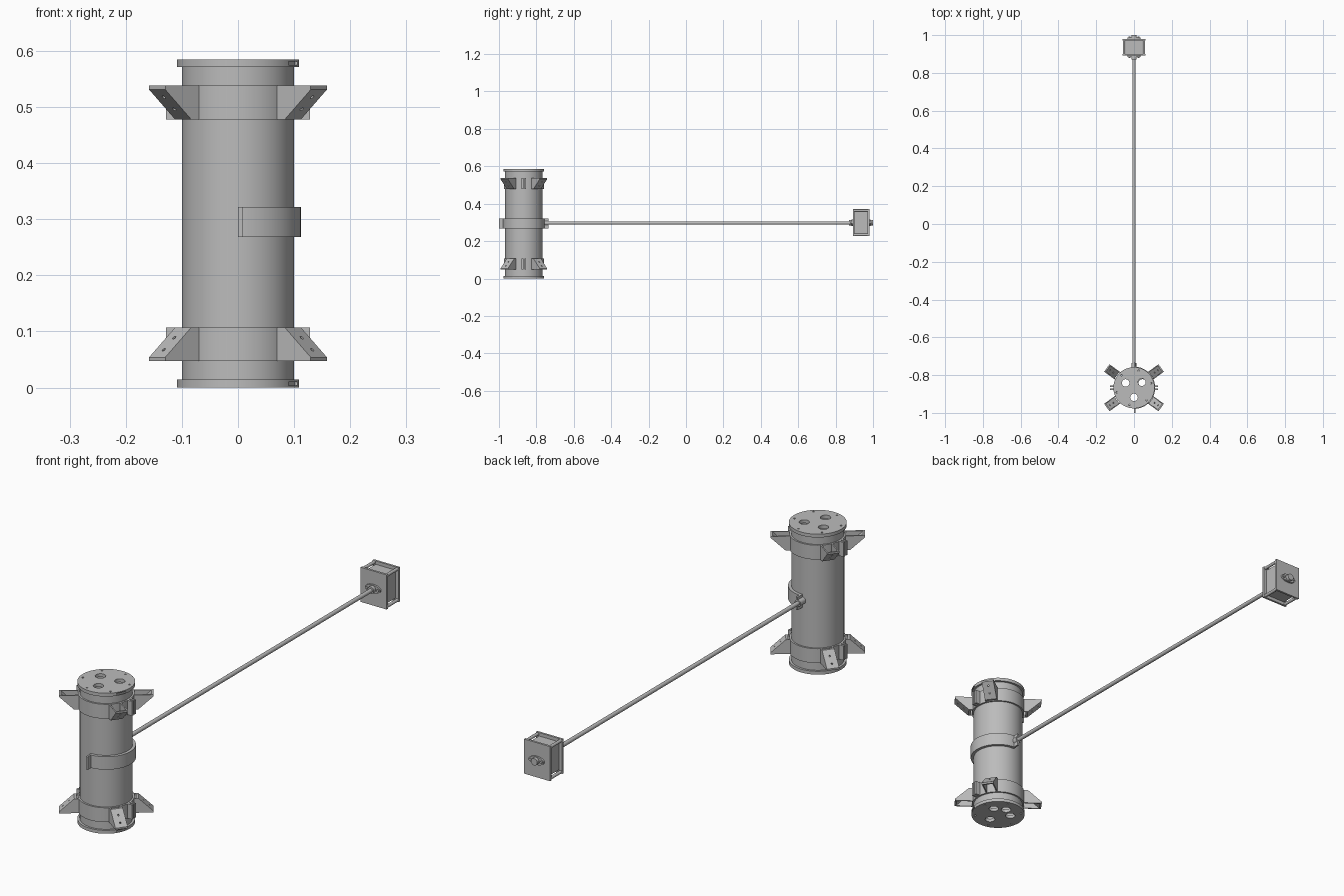
import bpy, bmesh, math
from mathutils import Matrix, Vector

if "Cube" in bpy.data.objects:
    bpy.data.objects.remove(bpy.data.objects["Cube"], do_unlink=True)

CY = -0.867      # cylinder axis in y
MID = 0.2925     # mid height
HEIGHT = 2 * MID

grey = bpy.data.materials.new("light_grey")
grey.use_nodes = True
grey.diffuse_color = (0.5, 0.5, 0.5, 1)
grey.node_tree.nodes["Principled BSDF"].inputs["Base Color"].default_value = (0.5, 0.5, 0.5, 1)


def finish(name, bm, matrix=Matrix()):
    bmesh.ops.recalc_face_normals(bm, faces=bm.faces)
    mesh = bpy.data.meshes.new(name)
    bm.to_mesh(mesh)
    bm.free()
    mesh.transform(matrix)
    mesh.materials.append(grey)
    ob = bpy.data.objects.new(name, mesh)
    bpy.context.collection.objects.link(ob)
    return ob


def smooth(ob):
    bpy.ops.object.select_all(action='DESELECT')
    ob.select_set(True)
    bpy.context.view_layer.objects.active = ob
    bpy.ops.object.shade_smooth_by_angle(angle=math.radians(30))
    return ob


def add_box(bm, lo, hi):
    lo, hi = Vector(lo), Vector(hi)
    m = Matrix.Translation((lo + hi) / 2) @ Matrix.Diagonal((*(hi - lo), 1))
    bmesh.ops.create_cube(bm, size=1, matrix=m)


def add_rod(bm, a, b, r, seg=24):
    a, b = Vector(a), Vector(b)
    m = Matrix.Translation((a + b) / 2) @ (b - a).to_track_quat('Z', 'Y').to_matrix().to_4x4()
    bmesh.ops.create_cone(bm, cap_ends=True, segments=seg, radius1=r, radius2=r,
                          depth=(b - a).length, matrix=m)


def add_prism(bm, pts, offset):
    face = bm.faces.new([bm.verts.new(p) for p in pts])
    ext = bmesh.ops.extrude_face_region(bm, geom=[face])["geom"]
    bmesh.ops.translate(bm, vec=offset, verts=[v for v in ext if isinstance(v, bmesh.types.BMVert)])


def add_arc(bm, r0, r1, a0, a1, z0, z1, seg=64):
    """Part of a ring between two angles in degrees."""
    rows = []
    for i in range(seg + 1):
        a = math.radians(a0 + (a1 - a0) * i / seg)
        rows.append([bm.verts.new((r * math.cos(a), r * math.sin(a), z0)) for r in (r0, r1)])
    faces = [bm.faces.new((p[0], p[1], q[1], q[0])) for p, q in zip(rows, rows[1:])]
    bmesh.ops.remove_doubles(bm, verts=[v for r in rows for v in r], dist=1e-5)
    ext = bmesh.ops.extrude_face_region(bm, geom=faces)["geom"]
    bmesh.ops.translate(bm, vec=(0, 0, z1 - z0),
                        verts=[v for v in ext if isinstance(v, bmesh.types.BMVert)])


def cut(ob, cutter):
    mod = ob.modifiers.new("holes", 'BOOLEAN')
    mod.operation, mod.object = 'DIFFERENCE', cutter
    bpy.context.view_layer.objects.active = ob
    bpy.ops.object.modifier_apply(modifier=mod.name)
    bpy.data.objects.remove(cutter, do_unlink=True)


def polar(r, deg, z=0):
    a = math.radians(deg)
    return Vector((r * math.cos(a), r * math.sin(a), z))


AXIS = Matrix.Translation((0, CY, 0))

# Hollow main tube
bm = bmesh.new()
add_arc(bm, 0.093, 0.1, 0, 360, 0.01, HEIGHT - 0.01)
smooth(finish("main_tube", bm, AXIS))

# End caps with port holes, screw holes and a rim notch
for name, z, ports in (("bottom_cap", 0, (30, 90, 150, 270)),
                       ("top_cap", HEIGHT - 0.014, (35, 150, 270))):
    bm = bmesh.new()
    add_rod(bm, (0, 0, z), (0, 0, z + 0.014), 0.109, 64)
    cap = finish(name, bm, AXIS)
    bm = bmesh.new()
    for deg in ports:
        p = polar(0.051, deg, z)
        add_rod(bm, p - Vector((0, 0, 0.02)), p + Vector((0, 0, 0.04)), 0.02)
    for i in range(6):
        p = polar(0.094, 15 + 60 * i, z)
        add_rod(bm, p - Vector((0, 0, 0.02)), p + Vector((0, 0, 0.04)), 0.004, 12)
    notch = bmesh.new()
    add_box(notch, (0.102, -0.02, z + 0.004), (0.13, 0.02, z + 0.01))
    cut(cap, finish("cap_cutter", bm, AXIS))
    cut(cap, finish("notch_cutter", notch, AXIS @ Matrix.Rotation(math.radians(-24), 4, 'Z')))
    smooth(cap)

# Foot bracket: open channel with two cheeks and a drilled sloping plate
Z0, Z1 = 0.478, 0.538
slope = [(0.121, Z0), (0.178, 0.531), (0.178, Z1), (0.171, Z1), (0.112, Z0)]
bm = bmesh.new()
add_prism(bm, [(r, -0.0235, z) for r, z in slope], (0, 0.047, 0))
plate = finish("bracket_plate", bm)
bm = bmesh.new()
for r, z in ((0.139, 0.4975), (0.162, 0.5195)):
    d = Vector((-0.68, 0, 0.73)) * 0.02
    p = Vector((r, 0, z))
    add_rod(bm, p - d, p + d, 0.0035, 12)
cut(plate, finish("bracket_cutter", bm))

bm = bmesh.new()
bm.from_mesh(plate.data)
bpy.data.objects.remove(plate, do_unlink=True)
cheek = [(0.102, Z0), (0.121, Z0), (0.178, 0.531), (0.178, Z1), (0.102, Z1)]
for t in (-0.0245, 0.0195):
    add_prism(bm, [(r, t, z) for r, z in cheek], (0, 0.005, 0))
bracket = finish("bracket_master", bm)

# Two collars, each with split ears and four brackets
for level in ("upper", "lower"):
    flip = Matrix()
    if level == "lower":
        flip = Matrix.Translation((0, 0, HEIGHT)) @ Matrix.Diagonal((1, 1, -1, 1))
    lo, hi = (Z0, Z1) if level == "upper" else (HEIGHT - Z1, HEIGHT - Z0)
    bm = bmesh.new()
    add_arc(bm, 0.0995, 0.107, 0, 360, lo, hi)
    for s in (-1, 1):
        for y in (-0.012, 0.003):
            xs = sorted((s * 0.104, s * 0.128))
            add_box(bm, (xs[0], y, lo), (xs[1], y + 0.009, hi))
    smooth(finish(level + "_collar", bm, AXIS))
    for i, deg in enumerate((36, 144, 216, 324)):
        mesh = bracket.data.copy()
        mesh.transform(AXIS @ Matrix.Rotation(math.radians(deg), 4, 'Z') @ flip)
        if level == "lower":
            mesh.flip_normals()
        ob = bpy.data.objects.new(f"{level}_bracket_{i + 1}", mesh)
        bpy.context.collection.objects.link(ob)
        smooth(ob)
bpy.data.objects.remove(bracket, do_unlink=True)

# Half clamp on the left side, with a tab at each end
bm = bmesh.new()
add_arc(bm, 0.0995, 0.112, -90, 90, 0.268, 0.322, 40)
add_box(bm, (0, -0.133, 0.268), (0.008, -0.1, 0.322))
add_box(bm, (0, 0.1, 0.268), (0.008, 0.133, 0.322))
smooth(finish("middle_clamp", bm, AXIS))

# Long boom with a socket at the clamp
bm = bmesh.new()
add_rod(bm, (0, -0.765, 0.297), (0, 0.89, 0.297), 0.0085)
add_rod(bm, (0, -0.768, 0.297), (0, -0.735, 0.297), 0.014)
smooth(finish("boom", bm))

# End box: body, end plates and corner posts
ZB = 0.299
bm = bmesh.new()
add_box(bm, (-0.046, 0.895, ZB - 0.058), (0.046, 0.977, ZB + 0.058))
for y in (0.892, 0.971):
    add_box(bm, (-0.06, y, ZB - 0.072), (0.06, y + 0.009, ZB + 0.072))
for x in (-0.053, 0.053):
    for z in (ZB - 0.065, ZB + 0.065):
        add_rod(bm, (x, 0.895, z), (x, 0.977, z), 0.0065, 16)
smooth(finish("end_box", bm))

# Oval mounting flanges with bolts on both ends of the box
for name, y, s in (("front_flange", 0.893, -1), ("back_flange", 0.979, 1)):
    bm = bmesh.new()
    oval = []
    for i in range(32):
        a = math.tau * i / 32
        oval.append((0.035 * math.cos(a), y, ZB + 0.017 * math.sin(a)))
    add_prism(bm, oval, (0, s * 0.008, 0))
    add_rod(bm, (0, y, ZB), (0, y + s * 0.021, ZB), 0.0145)
    for x in (-0.025, 0.025):
        add_rod(bm, (x, y, ZB), (x, y + s * 0.013, ZB), 0.006, 6)
    smooth(finish(name, bm))
